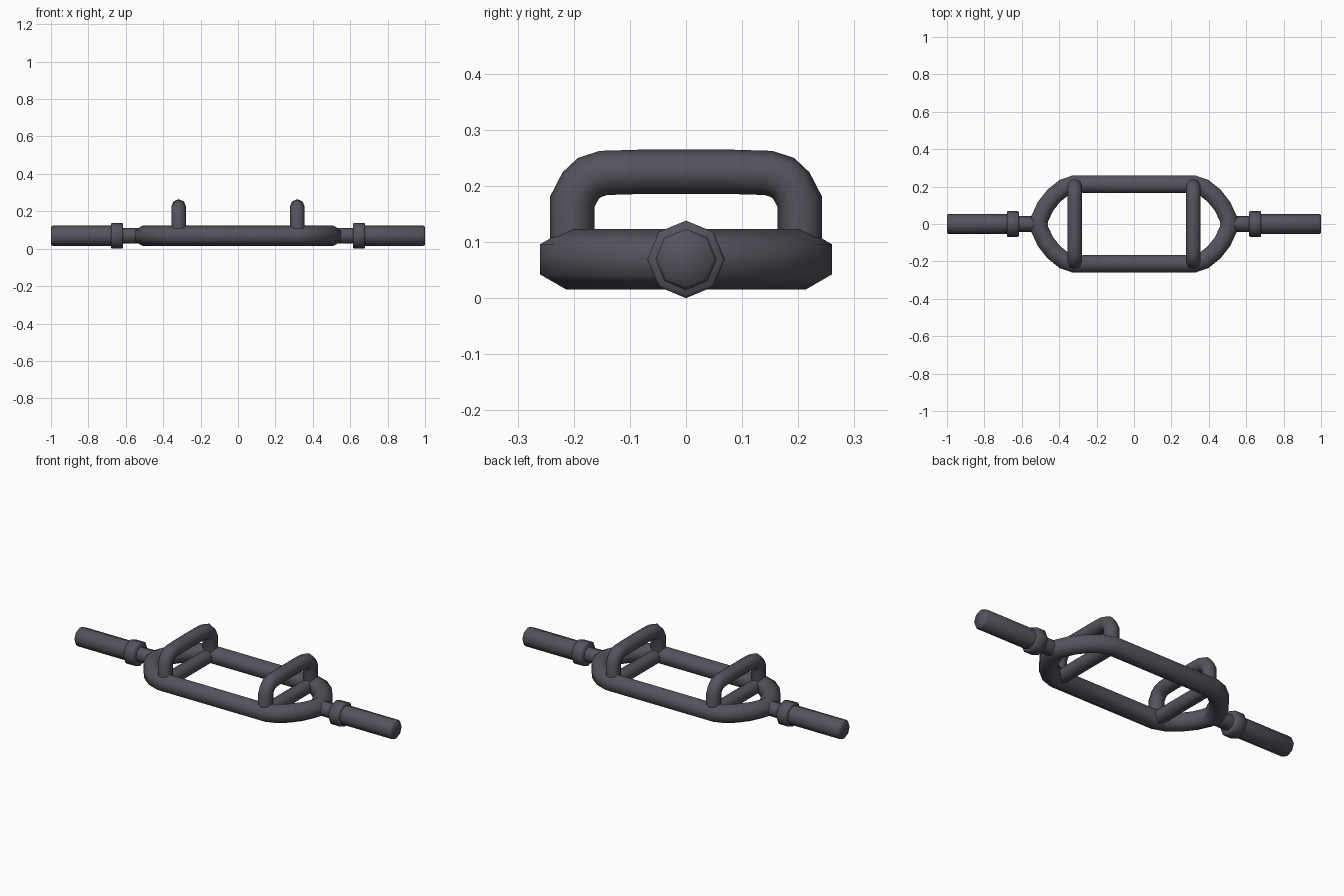
import bpy, bmesh, math
from mathutils import Vector

if "Cube" in bpy.data.objects:
    bpy.data.objects.remove(bpy.data.objects["Cube"])

ZC = 0.069  # height of the bar axis

steel = bpy.data.materials.new("dark_steel")
steel.diffuse_color = (0.092, 0.084, 0.108, 1)
steel.use_nodes = True
steel.node_tree.nodes["Principled BSDF"].inputs["Base Color"].default_value = steel.diffuse_color


def finish(name, bm):
    bmesh.ops.recalc_face_normals(bm, faces=bm.faces[:])
    me = bpy.data.meshes.new(name)
    bm.to_mesh(me)
    bm.free()
    ob = bpy.data.objects.new(name, me)
    bpy.context.collection.objects.link(ob)
    me.materials.append(steel)
    bpy.ops.object.select_all(action='DESELECT')
    ob.select_set(True)
    bpy.context.view_layer.objects.active = ob
    bpy.ops.object.shade_smooth_by_angle(angle=math.radians(62))
    return ob


def bridge(bm, a, b):
    for i in range(len(a)):
        j = (i + 1) % len(a)
        bm.faces.new((a[i], a[j], b[j], b[i]))


def tube(name, path, plane_normal, r, sides, start=0.0, closed=False):
    """Sweep a polygon along a flat path with mitred corners."""
    bm = bmesh.new()
    pts = [Vector(p) for p in path]
    up, n, rings = Vector(plane_normal), len(path), []
    for i, p in enumerate(pts):
        prev = pts[i - 1] if (closed or i > 0) else None
        nxt = pts[(i + 1) % n] if (closed or i < n - 1) else None
        d1 = (p - prev).normalized() if prev else (nxt - p).normalized()
        d2 = (nxt - p).normalized() if nxt else d1
        t = (d1 + d2).normalized()
        side = up.cross(t) / max(t.dot(d1), 0.6)
        ring = []
        for k in range(sides):
            a = start + 2 * math.pi * k / sides
            ring.append(bm.verts.new(p + side * r * math.cos(a) + up * r * math.sin(a)))
        rings.append(ring)
    for a, b in zip(rings, rings[1:]):
        bridge(bm, a, b)
    if closed:
        bridge(bm, rings[-1], rings[0])
    else:
        bm.faces.new(rings[0])
        bm.faces.new(rings[-1])
    return finish(name, bm)


def lathe_x(name, profile, sides=8):
    """Turn an (x, radius) profile about the bar axis."""
    bm = bmesh.new()
    rings = [[bm.verts.new((x, r * math.cos(2 * math.pi * k / sides),
                            ZC + r * math.sin(2 * math.pi * k / sides)))
              for k in range(sides)] for x, r in profile]
    for a, b in zip(rings, rings[1:]):
        bridge(bm, a, b)
    bm.faces.new(rings[0])
    bm.faces.new(rings[-1])
    return finish(name, bm)


# frame: closed six-sided loop, one quarter mirrored around
quarter = [(0.32, 0.213), (0.375, 0.194), (0.43, 0.15), (0.475, 0.092), (0.503, 0.03)]
right = quarter + [(0.51, 0)] + [(x, -y) for x, y in reversed(quarter)]
loop = right + [(-x, -y) for x, y in right]
tube("frame", [(x, y, ZC) for x, y in loop], (0, 0, 1), 0.054, 6, math.pi / 2, True)

# handle arch profile, mirrored in y
half = [(0.2025, 0.07), (0.2025, 0.172), (0.188, 0.2), (0.172, 0.215), (0.147, 0.223), (0.08, 0.225)]
arch = half + [(-y, z) for y, z in reversed(half)]

for s, label in ((-1, "left"), (1, "right")):
    # handle and the cross bar beneath it
    tube(label + "_handle", [(s * 0.317, y, z) for y, z in arch], (1, 0, 0), 0.0395, 8)
    tube(label + "_cross_bar", [(s * 0.317, -0.21, ZC), (s * 0.317, 0.21, ZC)],
         (0, 0, 1), 0.038, 8)
    # neck, collar and plate sleeve
    lathe_x(label + "_neck", [(s * 0.49, 0.042), (s * 0.63, 0.042)])
    lathe_x(label + "_collar", [(s * 0.615, 0.064), (s * 0.62, 0.069),
                                (s * 0.675, 0.069), (s * 0.68, 0.064)])
    lathe_x(label + "_sleeve", [(s * 0.65, 0.0545), (s * 0.99, 0.0545), (s * 1.0, 0.048)])
